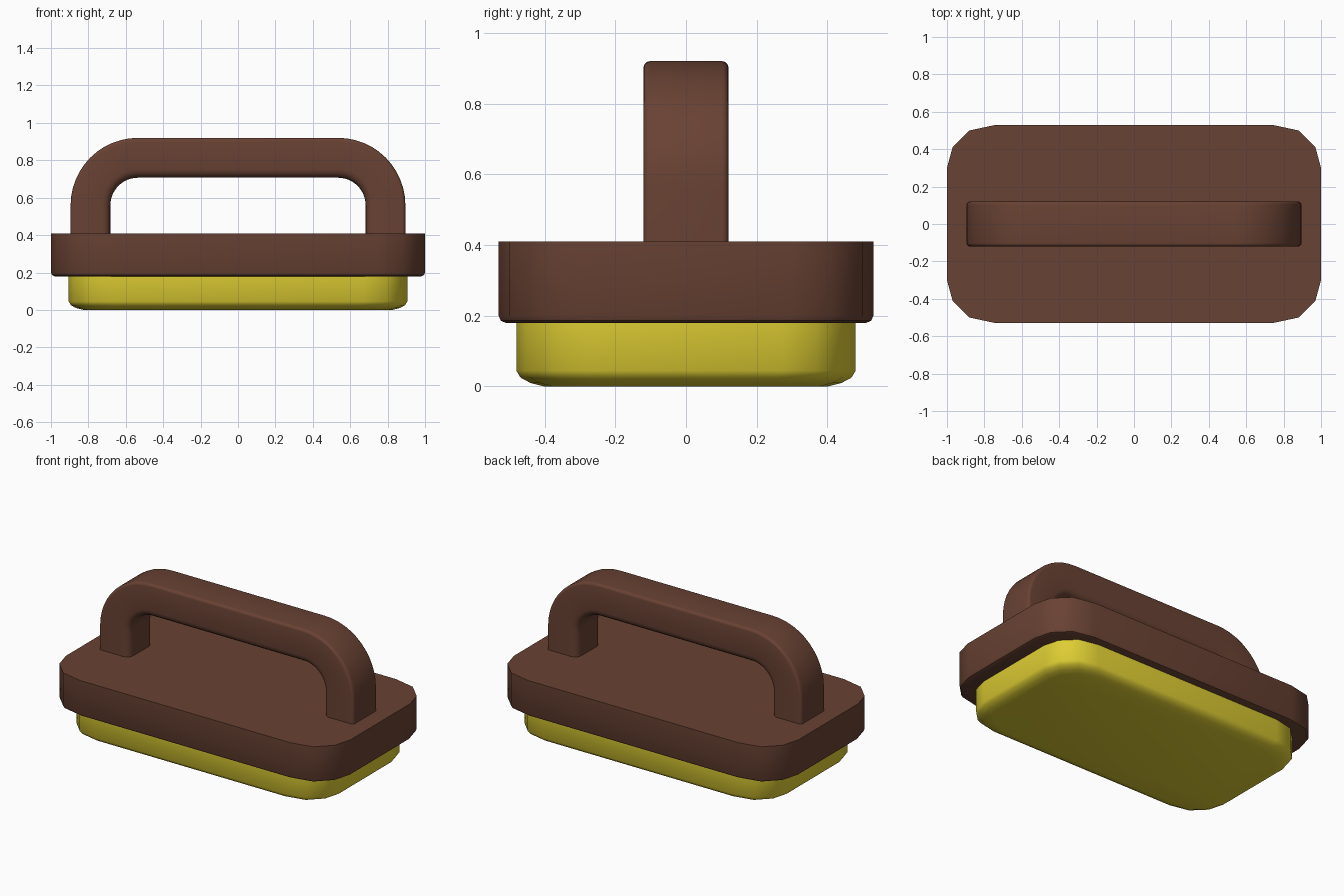
import bpy
import bmesh
from math import sin, cos, pi, radians

cube = bpy.data.objects.get("Cube")
if cube:
    bpy.data.objects.remove(cube, do_unlink=True)


def make_material(name, rgb):
    mat = bpy.data.materials.new(name)
    mat.use_nodes = True
    mat.diffuse_color = (*rgb, 1)
    mat.node_tree.nodes["Principled BSDF"].inputs["Base Color"].default_value = (*rgb, 1)
    return mat


def loft(name, rings, mat):
    """Skin a list of closed rings and cap both ends."""
    bm = bmesh.new()
    loops = [[bm.verts.new(p) for p in ring] for ring in rings]
    for a, b in zip(loops, loops[1:]):
        for i in range(len(a)):
            j = (i + 1) % len(a)
            bm.faces.new((a[i], a[j], b[j], b[i]))
    bm.faces.new(loops[0][::-1])
    bm.faces.new(loops[-1])
    bmesh.ops.recalc_face_normals(bm, faces=bm.faces[:])
    mesh = bpy.data.meshes.new(name)
    bm.to_mesh(mesh)
    bm.free()
    mesh.materials.append(mat)
    obj = bpy.data.objects.new(name, mesh)
    bpy.context.collection.objects.link(obj)
    bpy.ops.object.select_all(action='DESELECT')
    obj.select_set(True)
    bpy.context.view_layer.objects.active = obj
    bpy.ops.object.shade_smooth_by_angle(angle=radians(40))
    return obj


# Rounded rectangle outline with three-sided corners
QUARTER = [(1, .3), (.97, .41), (.88, .5), (.74, .53)]


def outline(half_x, half_y, z):
    quarter = [(x * half_x, y * half_y / .53) for x, y in QUARTER]
    half = quarter + [(-x, y) for x, y in reversed(quarter)]
    full = half + [(-x, -y) for x, y in half]
    return [(x, y, z) for x, y in full]


brown = make_material("dark brown", (.14, .054, .033))
yellow = make_material("yellow", (.73, .61, .033))

# Backing plate, with a small bevel around the underside
loft("backing_plate", [outline(1 - d, .53 - d, z) for d, z in
                       [(.02, .18), (.006, .186), (0, .2), (0, .41)]], brown)

# Soft pad, rounded towards the bottom
loft("pad", [outline(.905 - d, .48 - d, z) for d, z in
             [(.08, 0), (.04, .01), (.012, .025), (0, .045), (0, .19)]], yellow)


# Handle cross-section: (inward depth, y), tighter rounding on the outside
def corner(depth, y, r, start):
    return [(depth + r * cos(start + k * pi / 8), y + r * sin(start + k * pi / 8))
            for k in range(5)]


THICK, HALF, OUT, INN = .213, .12, .018, .045
section = (corner(THICK - INN, HALF - INN, INN, 0) + corner(OUT, HALF - OUT, OUT, pi / 2)
           + corner(OUT, OUT - HALF, OUT, pi) + corner(THICK - INN, INN - HALF, INN, 1.5 * pi))

# Outer path of the handle: position and outward direction
RADIUS, CX, CZ, STEPS = .36, .535, .56, 12
path = [(CX + RADIUS, .4, 1, 0)]
for side in (1, -1):
    for k in range(STEPS + 1):
        a = pi / 2 * k / STEPS + (0 if side > 0 else pi / 2)
        path.append((side * CX + RADIUS * cos(a), CZ + RADIUS * sin(a), cos(a), sin(a)))
path.append((-CX - RADIUS, .4, -1, 0))

loft("handle", [[(x - d * nx, y, z - d * nz) for d, y in section]
                for x, z, nx, nz in path], brown)
